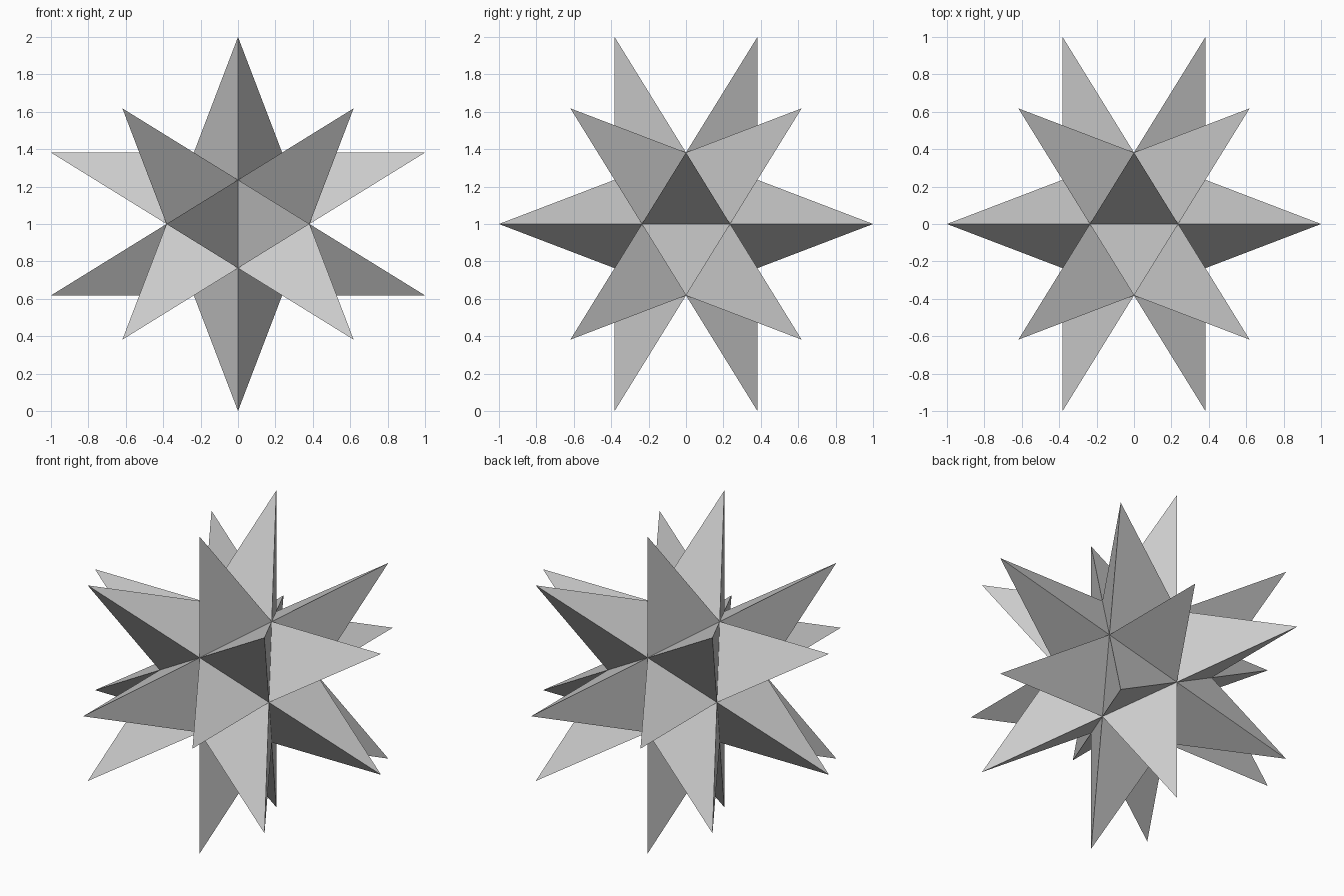
import bpy
import bmesh
from math import sqrt
from mathutils import Vector

cube = bpy.data.objects.get("Cube")
if cube:
    bpy.data.objects.remove(cube, do_unlink=True)

PHI = (1 + sqrt(5)) / 2
NEAR, FAR = PHI ** -3, PHI ** -2      # core corner coordinates
TIP_RADIUS = sqrt(1 + FAR ** 2)       # centre to spike tip

# Single plain grey
grey = bpy.data.materials.new("plain grey")
grey.use_nodes = True
colour = (0.6, 0.6, 0.6, 1)
grey.diffuse_color = colour
grey.node_tree.nodes["Principled BSDF"].inputs["Base Color"].default_value = colour

# Twenty-sided core: corners of three crossing golden rectangles
bm = bmesh.new()
for a in (-NEAR, NEAR):
    for b in (-FAR, FAR):
        for corner in ((a, 0, b), (b, a, 0), (0, b, a)):
            bm.verts.new(corner)
bmesh.ops.convex_hull(bm, input=bm.verts[:])
bmesh.ops.recalc_face_normals(bm, faces=bm.faces[:])

# Pull the middle of every core face out into a three-sided spike
for tip in bmesh.ops.poke(bm, faces=bm.faces[:])["verts"]:
    tip.co = tip.co.normalized() * TIP_RADIUS
bmesh.ops.recalc_face_normals(bm, faces=bm.faces[:])
bmesh.ops.translate(bm, verts=bm.verts[:], vec=Vector((0, 0, 1)))

mesh = bpy.data.meshes.new("spiked_star")
bm.to_mesh(mesh)
bm.free()
mesh.materials.append(grey)
star = bpy.data.objects.new("spiked_star", mesh)
bpy.context.collection.objects.link(star)
